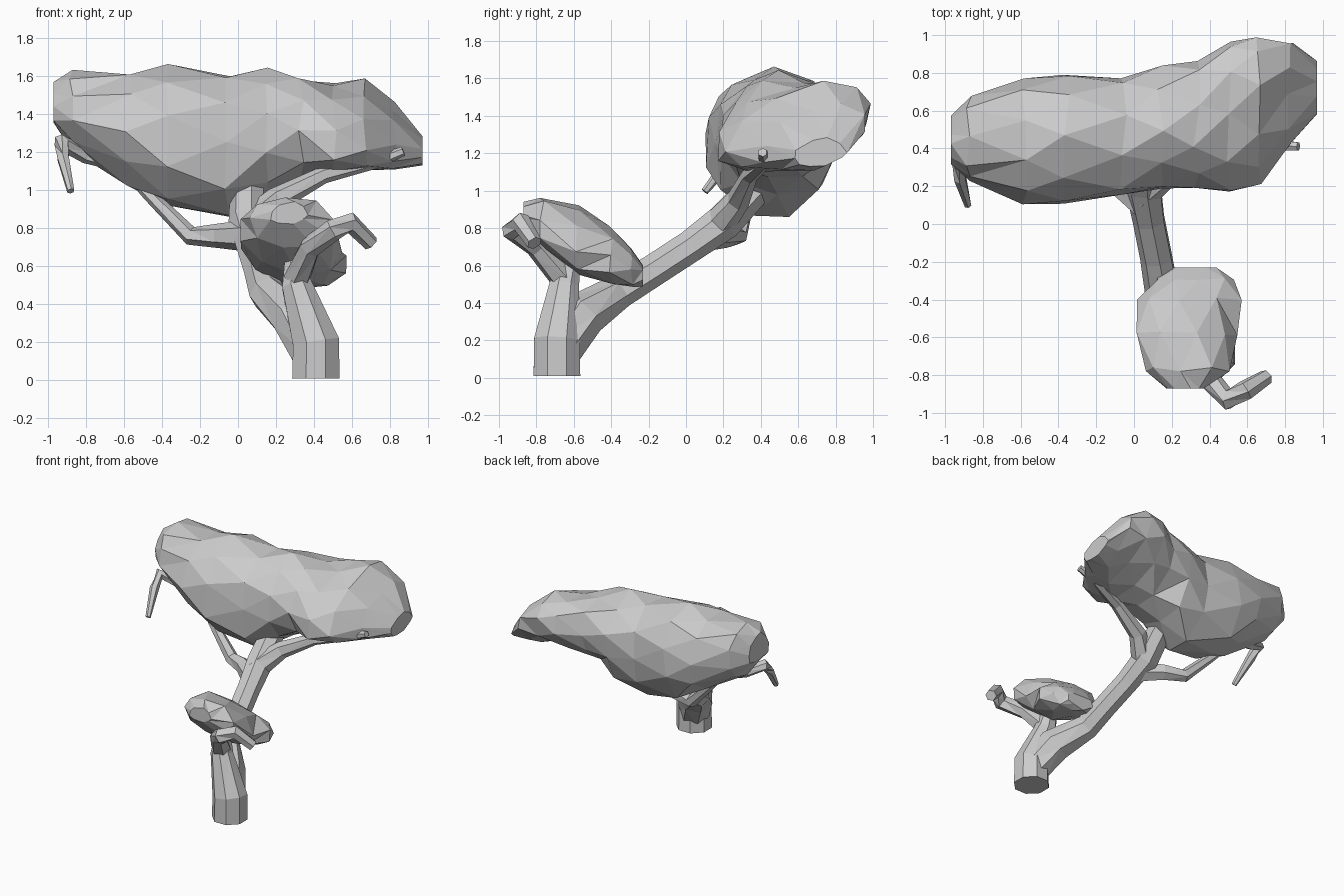
import bpy, bmesh, math, random
from mathutils import Vector

random.seed(4)


def skin(name, rings):
    """Bridge a list of vertex rings into a closed, flat-faceted mesh."""
    bm = bmesh.new()
    loops = [[bm.verts.new(p) for p in ring] for ring in rings]
    n = len(loops[0])
    for a, b in zip(loops, loops[1:]):
        for i in range(n):
            j = (i + 1) % n
            bm.faces.new((a[i], a[j], b[j], b[i]))
    bm.faces.new(loops[0])
    bm.faces.new(loops[-1])
    bmesh.ops.triangulate(bm, faces=bm.faces[:], quad_method='SHORT_EDGE')
    bmesh.ops.recalc_face_normals(bm, faces=bm.faces[:])
    mesh = bpy.data.meshes.new(name)
    bm.to_mesh(mesh)
    bm.free()
    ob = bpy.data.objects.new(name, mesh)
    bpy.context.collection.objects.link(ob)
    return ob


def limb(name, path, sides=6, side_axis=(1, 0, 0)):
    """Tapered tube through (x, y, z, radius) points."""
    pts = [Vector(p[:3]) for p in path]
    rings = []
    for k, p in enumerate(pts):
        d = Vector((0, 0, 0))
        if k > 0:
            d += (p - pts[k - 1]).normalized()
        if k < len(pts) - 1:
            d += (pts[k + 1] - p).normalized()
        d.normalize()
        ref = Vector(side_axis)
        u = (ref - d * ref.dot(d)).normalized()
        v = d.cross(u)
        r = path[k][3]
        rings.append([p + r * (u * math.cos(t) + v * math.sin(t))
                      for t in (2 * math.pi * (i + 0.5) / sides for i in range(sides))])
    return skin(name, rings)


def foliage(name, sections, along, sides, jitter):
    """Faceted clump: (position, side min, side max, z min, z max, tilt)."""
    rings = []
    for k, (s, a0, a1, z0, z1, tilt) in enumerate(sections):
        ring = []
        for i in range(sides):
            t = 2 * math.pi * (i + 0.5 * (k % 2)) / sides
            w = math.cos(t) * (a1 - a0) / 2 * 1.03
            h = math.sin(t) * (z1 - z0) / 2 * 1.03
            a = (a0 + a1) / 2 + w + random.uniform(-jitter, jitter)
            z = (z0 + z1) / 2 + h + tilt * w + random.uniform(-jitter, jitter)
            q = s + (random.uniform(-jitter, jitter) if 0 < k < len(sections) - 1 else 0)
            ring.append((q, a, z) if along == 'x' else (a, q, z))
        rings.append(ring)
    return skin(name, rings)


# Trunk, rising into the short front stem
limb("trunk", [(0.41, -0.69, 0.01, 0.135), (0.41, -0.69, 0.20, 0.132),
               (0.31, -0.65, 0.50, 0.085), (0.30, -0.62, 0.62, 0.06)], 8)

# Long leaning stem that carries the large crown
limb("leaning_stem", [(0.40, -0.68, 0.14, 0.12), (0.30, -0.56, 0.33, 0.13),
                      (0.15, -0.36, 0.46, 0.095), (0.12, -0.18, 0.57, 0.088),
                      (0.08, 0.02, 0.70, 0.088), (0.05, 0.20, 0.83, 0.10),
                      (0.05, 0.38, 1.02, 0.09)], 7)

# Branches
limb("front_branch", [(0.31, -0.66, 0.54, 0.075), (0.38, -0.80, 0.70, 0.06),
                      (0.50, -0.93, 0.79, 0.058), (0.59, -0.88, 0.83, 0.055),
                      (0.70, -0.81, 0.72, 0.042)], 6, (0, 0.3, 1))
limb("left_branch", [(0.06, 0.10, 0.76, 0.085), (-0.10, 0.22, 0.76, 0.065),
                     (-0.25, 0.28, 0.76, 0.05), (-0.47, 0.34, 0.98, 0.035),
                     (-0.58, 0.38, 1.10, 0.03)], 6, (0, 1, 0))
limb("right_branch", [(0.04, 0.16, 0.80, 0.09), (0.20, 0.28, 0.95, 0.065),
                      (0.45, 0.34, 1.08, 0.045), (0.73, 0.42, 1.15, 0.035),
                      (0.87, 0.41, 1.205, 0.025)], 6, (0, 1, 0))
limb("drooping_twig", [(-0.65, 0.42, 1.14, 0.035), (-0.80, 0.39, 1.18, 0.04),
                       (-0.93, 0.32, 1.25, 0.045), (-0.92, 0.24, 1.17, 0.035),
                       (-0.88, 0.10, 0.995, 0.02)], 6, (0, 0.5, 1))

# Large crown, lofted left to right
foliage("large_crown", [
    (-0.97, 0.32, 0.58, 1.34, 1.56, 0.0), (-0.87, 0.23, 0.69, 1.21, 1.62, 0.0),
    (-0.58, 0.13, 0.77, 1.03, 1.62, 0.0), (-0.36, 0.12, 0.81, 0.91, 1.64, 0.05),
    (-0.06, 0.15, 0.78, 0.87, 1.61, 0.0), (0.14, 0.18, 0.83, 0.97, 1.62, 0.0),
    (0.33, 0.20, 0.87, 1.08, 1.59, 0.1), (0.50, 0.18, 0.96, 1.12, 1.56, 0.25),
    (0.66, 0.24, 0.99, 1.13, 1.54, 0.3), (0.83, 0.41, 0.95, 1.12, 1.43, 0.3),
    (0.97, 0.58, 0.84, 1.12, 1.26, 0.2)], 'x', 10, 0.02)

# Small crown, lofted front to back
foliage("small_crown", [
    (-0.87, 0.17, 0.37, 0.82, 0.93, 0.0), (-0.77, 0.06, 0.51, 0.69, 0.96, -0.1),
    (-0.58, 0.00, 0.55, 0.57, 0.90, -0.2), (-0.40, 0.03, 0.57, 0.51, 0.79, -0.15),
    (-0.29, 0.11, 0.52, 0.49, 0.69, -0.1), (-0.23, 0.20, 0.44, 0.50, 0.61, 0.0)],
    'y', 9, 0.012)
